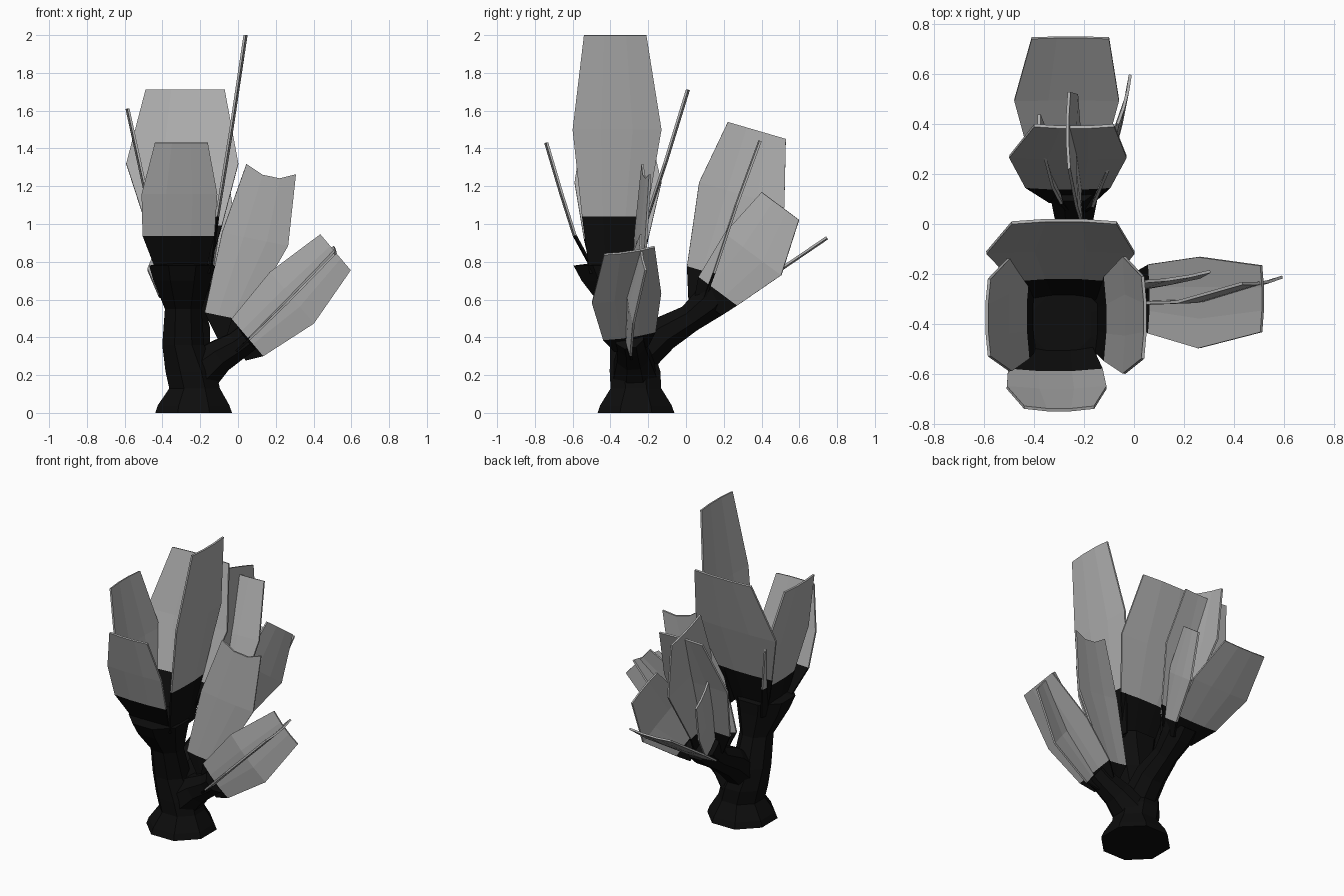
import bpy, bmesh, math
from mathutils import Vector

cube = bpy.data.objects.get("Cube")
if cube:
    bpy.data.objects.remove(cube, do_unlink=True)


def make_material(name, value):
    m = bpy.data.materials.new(name)
    m.use_nodes = True
    colour = (value, value, value, 1)
    m.diffuse_color = colour
    bsdf = next(n for n in m.node_tree.nodes if n.type == 'BSDF_PRINCIPLED')
    bsdf.inputs["Base Color"].default_value = colour
    return m


BARK = make_material("black bark", 0.004)
LEAF = make_material("grey leaf", 0.42)


def finish(name, bm, mats):
    bmesh.ops.recalc_face_normals(bm, faces=bm.faces)
    me = bpy.data.meshes.new(name)
    bm.to_mesh(me)
    bm.free()
    for m in mats:
        me.materials.append(m)
    ob = bpy.data.objects.new(name, me)
    bpy.context.collection.objects.link(ob)
    return ob


def stem(name, rings, level=False, sides=8):
    """Sweep a polygon through rings of (x, y, z, radius)."""
    bm = bmesh.new()
    pts = [Vector(r[:3]) for r in rings]
    loops = []
    for i, r in enumerate(rings):
        t = pts[min(i + 1, len(pts) - 1)] - pts[max(i - 1, 0)]
        t = Vector((0, 0, 1)) if level else t.normalized()
        q = Vector((0, 0, 1)).rotation_difference(t)
        loop = []
        for k in range(sides):
            a = math.tau * (k + 0.5) / sides
            loop.append(bm.verts.new(pts[i] + q @ Vector((math.cos(a), math.sin(a), 0)) * r[3]))
        loops.append(loop)
    for a, b in zip(loops, loops[1:]):
        for k in range(sides):
            n = (k + 1) % sides
            bm.faces.new((a[k], a[n], b[n], b[k]))
    bm.faces.new(loops[0][::-1])
    bm.faces.new(loops[-1])
    return finish(name, bm, [BARK])


def leaf(name, side, rows, bow=(0, 0, 0), notch=0):
    """Folded blade: rows of (x, y, z, half width) from root to tip; the root row is bark."""
    bm = bmesh.new()
    side, bow = Vector(side).normalized(), Vector(bow)
    grid = []
    for i, r in enumerate(rows):
        c = Vector(r[:3])
        drop = Vector((0, 0, notch if i == len(rows) - 1 else 0))
        grid.append([bm.verts.new(c + side * r[3] * s + (bow + drop) * abs(s))
                     for s in (-1, -0.35, 0.35, 1)])
    for i, (a, b) in enumerate(zip(grid, grid[1:])):
        for k in range(3):
            f = bm.faces.new((a[k], a[k + 1], b[k + 1], b[k]))
            f.material_index = 0 if i == 0 else 1
    ob = finish(name, bm, [BARK, LEAF])
    mod = ob.modifiers.new("thickness", 'SOLIDIFY')
    mod.thickness = 0.012
    mod.offset = 0
    return ob


# Trunk with flared foot and cup
stem("trunk", [(-.235, -.265, 0, .22), (-.235, -.265, .04, .205), (-.23, -.265, .13, .145),
               (-.25, -.27, .22, .145), (-.29, -.29, .36, .12), (-.29, -.34, .55, .105),
               (-.295, -.40, .70, .165), (-.295, -.42, .78, .19), (-.29, -.40, .79, .13)],
     level=True)

# Side branches
stem("back_branch", [(-.25, -.25, .30, .11), (-.24, -.12, .42, .10),
                     (-.24, .02, .50, .08), (-.24, .12, .58, .10), (-.24, .17, .64, .11)])
stem("left_branch", [(-.22, -.27, .20, .13), (-.10, -.28, .30, .095),
                     (.0, -.29, .36, .08), (.05, -.30, .40, .08)])

X, Y = (1, 0, 0), (0, 1, 0)

# Main crown
leaf("main_front_leaf", X, [(-.30, -.48, .72, .12), (-.315, -.60, .94, .19),
                            (-.31, -.67, 1.16, .20), (-.30, -.75, 1.43, .14)], (0, .015, 0))
leaf("main_back_leaf", X, [(-.28, -.29, .74, .12), (-.285, -.21, .99, .20),
                           (-.295, -.10, 1.32, .297), (-.28, .02, 1.71, .21)], (0, -.015, 0))
leaf("main_left_leaf", Y, [(-.14, -.38, .74, .13), (-.10, -.38, 1.04, .17),
                           (-.025, -.365, 1.5, .235), (.05, -.375, 2.0, .165)], (-.015, 0, 0))
leaf("main_right_leaf", Y, [(-.40, -.37, .70, .12), (-.44, -.37, .92, .17),
                            (-.51, -.36, 1.22, .23), (-.595, -.375, 1.61, .155)], (.015, 0, 0))

# Back branch crown
leaf("back_outer_leaf", X, [(-.25, .14, .54, .09), (-.27, .28, .61, .15),
                            (-.27, .50, .75, .21), (-.255, .75, .92, .155)], (0, -.005, .01))
leaf("back_inner_leaf", X, [(-.25, .08, .58, .09), (-.265, .14, .74, .17),
                            (-.265, .26, 1.1, .235), (-.24, .385, 1.44, .16)], (0, .01, 0))
leaf("back_middle_leaf", (0, .96, -.28), [(-.22, .10, .56, .09), (-.22, .13, .74, .13),
                                          (-.24, .295, 1.155, .235), (-.27, .375, 1.495, .16)],
     (.01, 0, 0))
leaf("back_left_leaf", (.2, .78, -.58), [(-.17, .12, .57, .09), (-.13, .17, .645, .13),
                                         (-.06, .355, .84, .19), (-.03, .50, 1.095, .125)],
     (-.01, 0, 0))
leaf("back_right_leaf", (-.1, .8, -.6), [(-.28, .11, .58, .08), (-.31, .16, .66, .10),
                                         (-.35, .26, .86, .14), (-.38, .36, 1.08, .10)],
     (.01, 0, 0))

# Left branch crown
leaf("left_broad_leaf", (0, 1, .15), [(0, -.29, .33, .09), (.07, -.30, .40, .14),
                                      (.27, -.315, .60, .185), (.52, -.30, .85, .135)],
     (-.01, 0, .01))
leaf("left_upright_leaf", (.64, .1, -.76), [(-.01, -.31, .34, .08), (.05, -.32, .40, .13),
                                            (.285, -.31, .61, .18), (.515, -.24, .85, .125)],
     (0, .015, 0))
leaf("left_tall_leaf", (.97, .15, -.2), [(-.04, -.28, .36, .06), (-.07, -.28, .51, .11),
                                         (.09, -.25, .92, .18), (.175, -.22, 1.23, .135)],
     (0, .01, 0), notch=.06)
